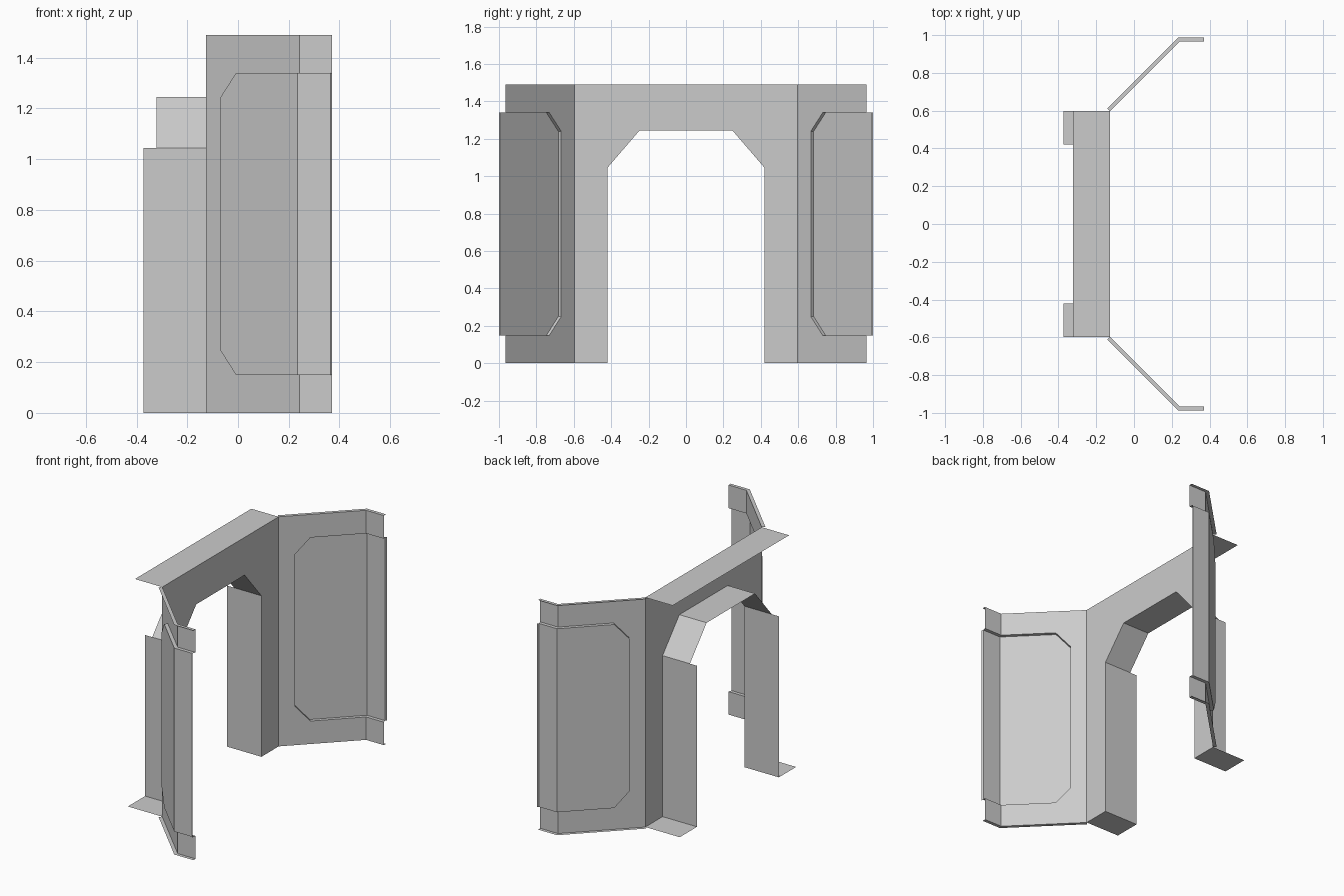
import bpy, bmesh
from mathutils import Vector

if "Cube" in bpy.data.objects:
    bpy.data.objects.remove(bpy.data.objects["Cube"])

H = 1.49          # overall height
FX = -0.126       # plane of the arch front
D = 0.022         # depth of the side panel recess


def build(name, faces, front, mirror=False):
    """Mesh from polygons, welded, first face turned toward 'front'."""
    bm = bmesh.new()
    for f in faces:
        bm.faces.new([bm.verts.new(p) for p in f])
    bmesh.ops.remove_doubles(bm, verts=bm.verts[:], dist=1e-5)
    bmesh.ops.recalc_face_normals(bm, faces=bm.faces[:])
    bm.faces.ensure_lookup_table()
    if bm.faces[0].normal.dot(Vector(front)) < 0:
        bmesh.ops.reverse_faces(bm, faces=bm.faces[:])
    me = bpy.data.meshes.new(name)
    bm.to_mesh(me)
    bm.free()
    ob = bpy.data.objects.new(name, me)
    bpy.context.collection.objects.link(ob)
    if mirror:
        m = ob.modifiers.new("Mirror", 'MIRROR')
        m.use_axis = (False, True, False)
        m.use_mirror_merge = False
    return ob


def strip(a, b):
    """Quads between two matching point rows."""
    return [[a[i], a[i + 1], b[i + 1], b[i]] for i in range(len(a) - 1)]


# Arch: front face, opening lining, top cap and feet
half = [(0.42, 0), (0.42, 1.045), (0.248, 1.245)]
opening = half + [(-y, z) for y, z in reversed(half)]
W = 0.597
outline = [(-W, 0), (-W, H), (W, H), (W, 0)]
faces = [[(FX, y, z) for y, z in opening + outline]]
for i, (p, q) in enumerate(zip(opening, opening[1:])):
    back = -0.373 if i in (0, 4) else -0.322      # legs are deeper than the head
    faces.append([(FX, *p), (FX, *q), (back, *q), (back, *p)])
faces.append([(FX, -W, H), (FX, W, H), (-0.322, W, H), (-0.322, -W, H)])
for s in (1, -1):
    faces.append([(FX, s * 0.42, 0), (FX, s * W, 0), (-0.373, s * W, 0), (-0.373, s * 0.42, 0)])
build("arch_frame", faces, (1, 0, 0))

# Side wall plan: diagonal from the arch, then a short straight end
BEND, END = 0.243, 0.371
LOW, HIGH = 0.149, 1.34


def inner(x, z):
    return (x, W + min(x, BEND) - FX, z)


def outer(x, z):
    y = W + min(x, BEND) - FX
    if x < BEND:
        e = D * 0.7071
        return (x - e, y + e, z)
    return (x - 0.414 * D if x == BEND else x, y + D, z)


# Recess outline with two chamfered corners, open at the far end
rim = [(END, LOW), (BEND, LOW), (0.008, LOW), (-0.056, 0.25),
       (-0.056, 1.24), (0.008, HIGH), (BEND, HIGH), (END, HIGH)]
diag = [(FX, 0), (BEND, 0)] + rim[1:7] + [(BEND, H), (FX, H)]
faces = [[inner(*p) for p in diag]]
for z0, z1 in ((0, LOW), (HIGH, H)):
    faces.append([inner(BEND, z0), inner(END, z0), inner(END, z1), inner(BEND, z1)])
# Thin returns along top and bottom
for z in (0, H):
    xs = (FX, BEND, END)
    faces += strip([inner(x, z) for x in xs], [outer(x, z) for x in xs])
# Recess sides and sunken panel
TIP = 0.365


def sunk(x, z):
    return outer(TIP if x == END else x, z)


faces += strip([inner(*p) for p in rim], [sunk(*p) for p in rim])
faces.append([sunk(*p) for p in rim[1:7]])
faces.append([sunk(BEND, LOW), sunk(END, LOW), sunk(END, HIGH), sunk(BEND, HIGH)])
# Small lip at the panel's far edge
faces.append([sunk(END, LOW), (END, 1.0, LOW), (END, 1.0, HIGH), sunk(END, HIGH)])
build("side_wall", faces, (1, -1, 0), mirror=True)
